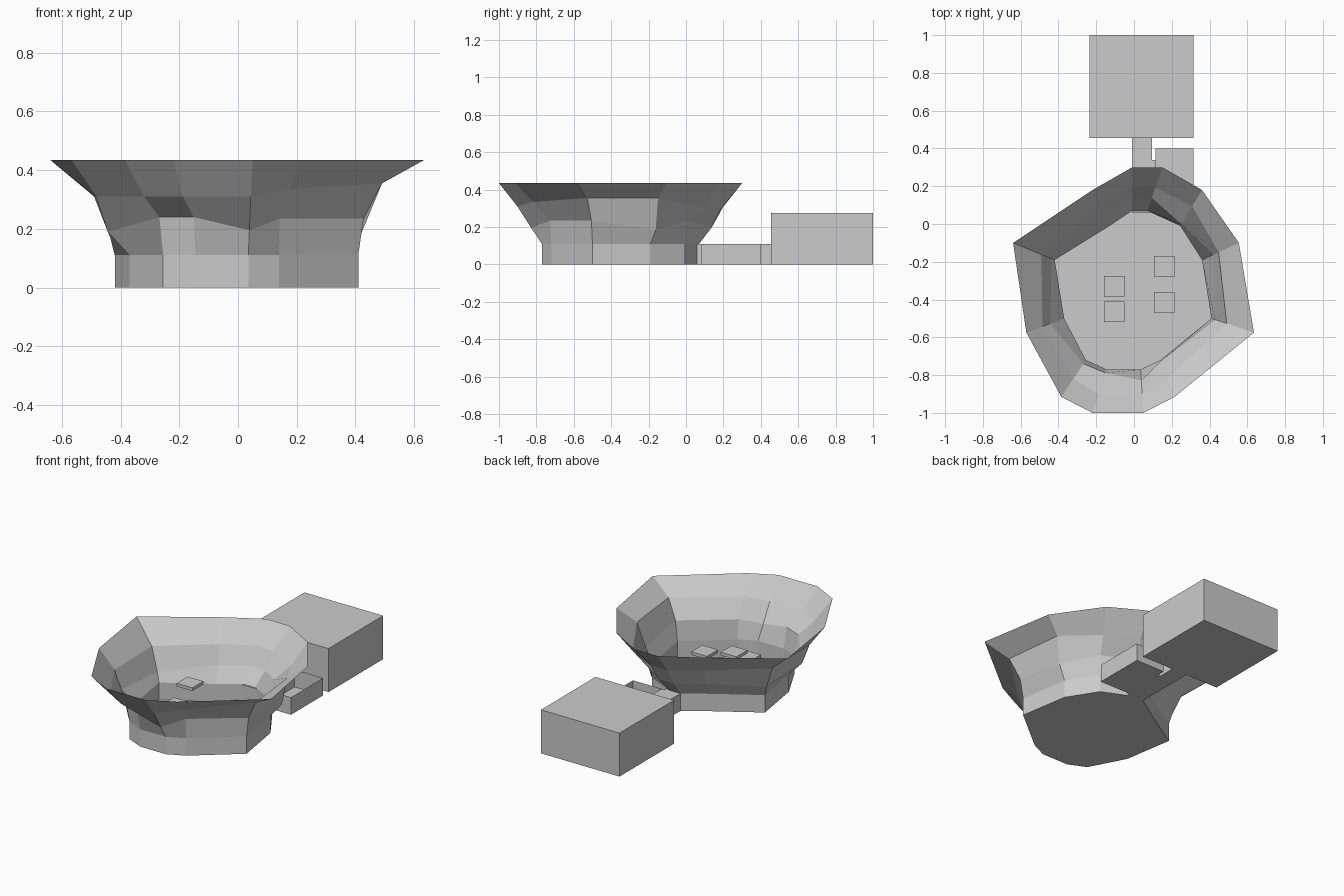
import bpy
import bmesh
from mathutils import Vector

old = bpy.data.objects.get("Cube")
if old:
    bpy.data.objects.remove(old, do_unlink=True)

# Single concrete grey
grey = bpy.data.materials.new("concrete_grey")
grey.use_nodes = True
grey.diffuse_color = (0.6, 0.6, 0.6, 1)
grey.node_tree.nodes["Principled BSDF"].inputs["Base Color"].default_value = grey.diffuse_color


def finish(name, bm):
    """Turn a bmesh into a named, flat shaded object."""
    mesh = bpy.data.meshes.new(name)
    bm.to_mesh(mesh)
    bm.free()
    mesh.materials.append(grey)
    part = bpy.data.objects.new(name, mesh)
    bpy.context.collection.objects.link(part)
    return part


def box(name, low, high, open_top=False):
    """Box between two corners, optionally without its lid."""
    low, high = Vector(low), Vector(high)
    bm = bmesh.new()
    bmesh.ops.create_cube(bm, size=1)
    for vert in bm.verts:
        vert.co = (low + high) / 2 + vert.co * (high - low)
    if open_top:
        bm.normal_update()
        lids = [face for face in bm.faces if face.normal.z > 0.9]
        bmesh.ops.delete(bm, geom=lids, context="FACES_ONLY")
    return finish(name, bm)


# Arena bowl: plan outlines of the foot and of the rim
foot = [(-.01, .07), (.07, .07), (.245, -.01), (.36, -.19), (.41, -.5), (.14, -.72),
        (.035, -.77), (-.145, -.77), (-.255, -.72), (-.37, -.5), (-.42, -.19), (-.145, -.02)]
rim = [(-.01, .3), (.15, .3), (.36, .18), (.555, -.1), (.635, -.575), (.215, -.915),
       (.05, -1), (-.22, -1), (-.385, -.915), (-.57, -.575), (-.64, -.1), (-.22, .18)]

# Tier corners: outward fraction and height for each corner
lower_tier = [(.3, .2), (.3, .2), (.05, .235), (.31, .185), (.08, .235), (.03, .235),
              (.25, .195), (.08, .24), (.1, .24), (.37, .19), (.07, .17), (.3, .2)]
upper_tier = [(.55, .305), (.53, .305), (.55, .305), (.45, .355), (.36, .355), (.5, .335),
              (.57, .31), (.57, .31), (.5, .31), (.57, .31), (.32, .31), (.55, .31)]
FOOT_HEIGHT, RIM_HEIGHT = 0.11, 0.435
count = len(foot)
tiers = [[(0, 0)] * count, [(0, FOOT_HEIGHT)] * count,
         lower_tier, upper_tier, [(1, RIM_HEIGHT)] * count]

bm = bmesh.new()
rings = []
for tier in tiers:
    ring = []
    for inner, outer, (out, height) in zip(foot, rim, tier):
        plan = Vector(inner).lerp(Vector(outer), out)
        ring.append(bm.verts.new((plan.x, plan.y, height)))
    rings.append(ring)
bm.faces.new(rings[0])
for below, above in zip(rings, rings[1:]):
    for i in range(count):
        j = (i + 1) % count
        bm.faces.new((below[i], below[j], above[j], above[i]))
bmesh.ops.recalc_face_normals(bm, faces=bm.faces[:])
finish("arena_bowl", bm)

# Rear hall, corridor and side room
box("rear_hall", (-.235, .455, 0), (.315, 1, .275))
box("corridor", (-.01, .06, 0), (.095, .455, .11))
box("side_room", (.115, .08, 0), (.315, .4, .11), open_top=True)
box("side_doorway", (.095, .08, 0), (.115, .34, .11))

# Floating platforms inside the bowl
for number, (x, y, top) in enumerate([(-.105, -.33, .25), (-.105, -.465, .17),
                                      (.16, -.225, .14), (.16, -.415, .15)]):
    half = 0.055
    box(f"platform_{number + 1}", (x - half, y - half, top - .02), (x + half, y + half, top))
